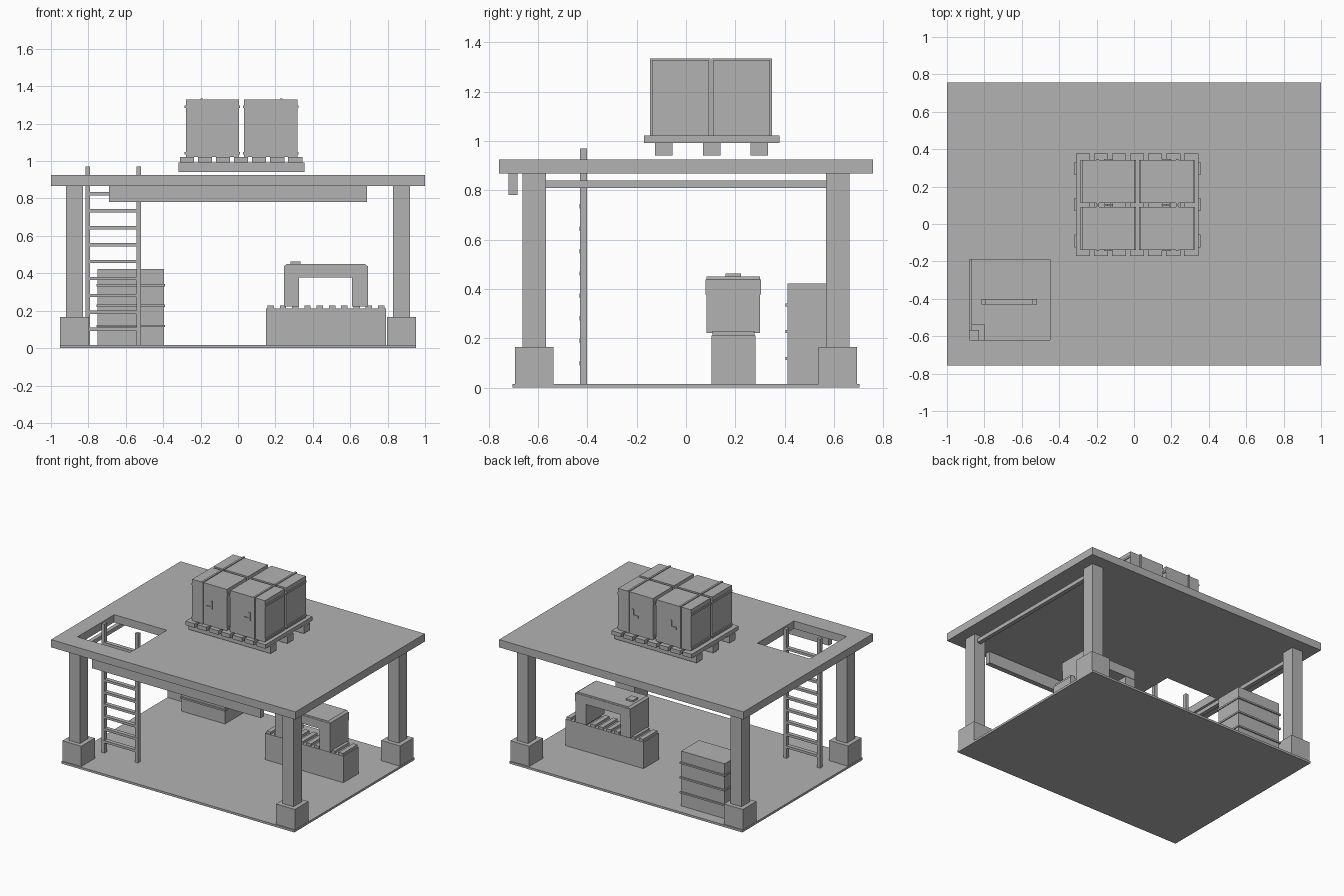
import bpy
import bmesh

cube = bpy.data.objects.get("Cube")
if cube:
    bpy.data.objects.remove(cube, do_unlink=True)

# One plain grey for the whole model
grey = bpy.data.materials.new("plain grey")
grey.use_nodes = True
colour = (0.45, 0.45, 0.45, 1)
grey.diffuse_color = colour
grey.node_tree.nodes["Principled BSDF"].inputs["Base Color"].default_value = colour


def finish(name, bm):
    """Turn a bmesh into a named object with the shared material."""
    bmesh.ops.recalc_face_normals(bm, faces=bm.faces)
    mesh = bpy.data.meshes.new(name)
    bm.to_mesh(mesh)
    bm.free()
    mesh.materials.append(grey)
    obj = bpy.data.objects.new(name, mesh)
    bpy.context.scene.collection.objects.link(obj)
    return obj


def box(name, x, y, z):
    """Box spanning the (low, high) range given for each axis."""
    bm = bmesh.new()
    bmesh.ops.create_cube(bm, size=1)
    for v in bm.verts:
        for axis, (low, high) in enumerate((x, y, z)):
            v.co[axis] = low if v.co[axis] < 0 else high
    return finish(name, bm)


def around(centre, half):
    return (centre - half, centre + half)


def extrude_faces(bm, offset):
    result = bmesh.ops.extrude_face_region(bm, geom=bm.faces[:])
    moved = [g for g in result["geom"] if isinstance(g, bmesh.types.BMVert)]
    bmesh.ops.translate(bm, verts=moved, vec=offset)


FLOOR = 0.016
DECK = 0.868

# Floor slab
box("floor_slab", around(0, 0.953), around(0, 0.703), (0, FLOOR))

# Deck with a square ladder opening
bm = bmesh.new()
xs, ys = (-1, -0.88, -0.45, 1), (-0.757, -0.62, -0.19, 0.757)
rows = [[bm.verts.new((x, y, DECK)) for x in xs] for y in ys]
for j in range(3):
    for i in range(3):
        if (i, j) != (1, 1):
            bm.faces.new((rows[j][i], rows[j][i + 1], rows[j + 1][i + 1], rows[j + 1][i]))
extrude_faces(bm, (0, 0, 0.057))
finish("deck", bm)

# Four posts on square footings, with a rail along each side
for side, sx in (("right", -1), ("left", 1)):
    for end, sy in (("front", -1), ("back", 1)):
        px, py = sx * 0.874, sy * 0.615
        box(f"{end}_{side}_post", around(px, 0.045), around(py, 0.048), (FLOOR, DECK))
        box(f"{end}_{side}_footing", around(px, 0.077), around(py, 0.079), (FLOOR, 0.166))
    box(f"{side}_rail", around(sx * 0.88, 0.015), around(0, 0.57), (0.81, 0.839))

# Beam under the front edge
box("front_beam", around(0, 0.69), (-0.72, -0.683), (0.782, DECK))

# Ladder through the opening
for side, x in (("right", -0.803), ("left", -0.53)):
    box(f"ladder_{side}_stile", around(x, 0.012), around(-0.416, 0.014), (FLOOR, 0.97))
for i in range(9):
    box("ladder_rung", (-0.803, -0.53), around(-0.416, 0.015), around(0.1 + i * 0.0907, 0.009))

# Cabinet with projecting ledges
box("cabinet", (-0.75, -0.395), (0.412, 0.62), (FLOOR, 0.422))
for z in (0.118, 0.227, 0.336):
    box("cabinet_ledge", (-0.757, -0.389), (0.403, 0.629), around(z, 0.006))

# Roller bench
box("bench", (0.15, 0.79), (0.104, 0.281), (FLOOR, 0.211))
for i in range(10):
    box("roller", around(0.175 + i * 0.0656, 0.017), (0.108, 0.278), (0.205, 0.229))

# Scanner arch straddling the bench, with chamfered top corners
bm = bmesh.new()
low, top = 0.222, 0.45
outline = [(0.245, low), (0.245, 0.437), (0.262, top), (0.678, top), (0.695, 0.437),
           (0.695, low), (0.61, low), (0.61, 0.377), (0.325, 0.377), (0.325, low)]
bm.faces.new([bm.verts.new((x, 0.083, z)) for x, z in outline])
extrude_faces(bm, (0, 0.217, 0))
finish("scanner_arch", bm)
box("arch_band", (0.245, 0.695), (0.08, 0.303), (0.377, 0.438))
box("arch_button_box", (0.28, 0.335), (0.16, 0.222), (0.44, 0.462))

# Pallet: three runners below seven planks
for y in (-0.09, 0.104, 0.297):
    box("pallet_runner", around(0.018, 0.337), around(y, 0.035), (0.942, 0.993))
for i in range(7):
    box("pallet_plank", around(-0.273 + i * 0.0965, 0.038), (-0.17, 0.378), (0.992, 1.022))

# Four crates with edge lips, upright straps and latches
for cx, strap_x in ((-0.137, -0.193), (0.175, 0.231)):
    for cy in (-0.023, 0.226):
        box("crate", around(cx, 0.142), around(cy, 0.115), (1.022, 1.328))
        for z in (1.042, 1.29):
            box("crate_lip", around(cx, 0.148), around(cy, 0.115), around(z, 0.007))
        box("crate_strap", around(strap_x, 0.007), around(cy, 0.122), (1.022, 1.334))
        box("crate_latch", around(cx, 0.024), around(cy, 0.122), (1.148, 1.168))
        box("crate_latch_post", around(cx + 0.018, 0.006), around(cy, 0.122), (1.148, 1.21))
